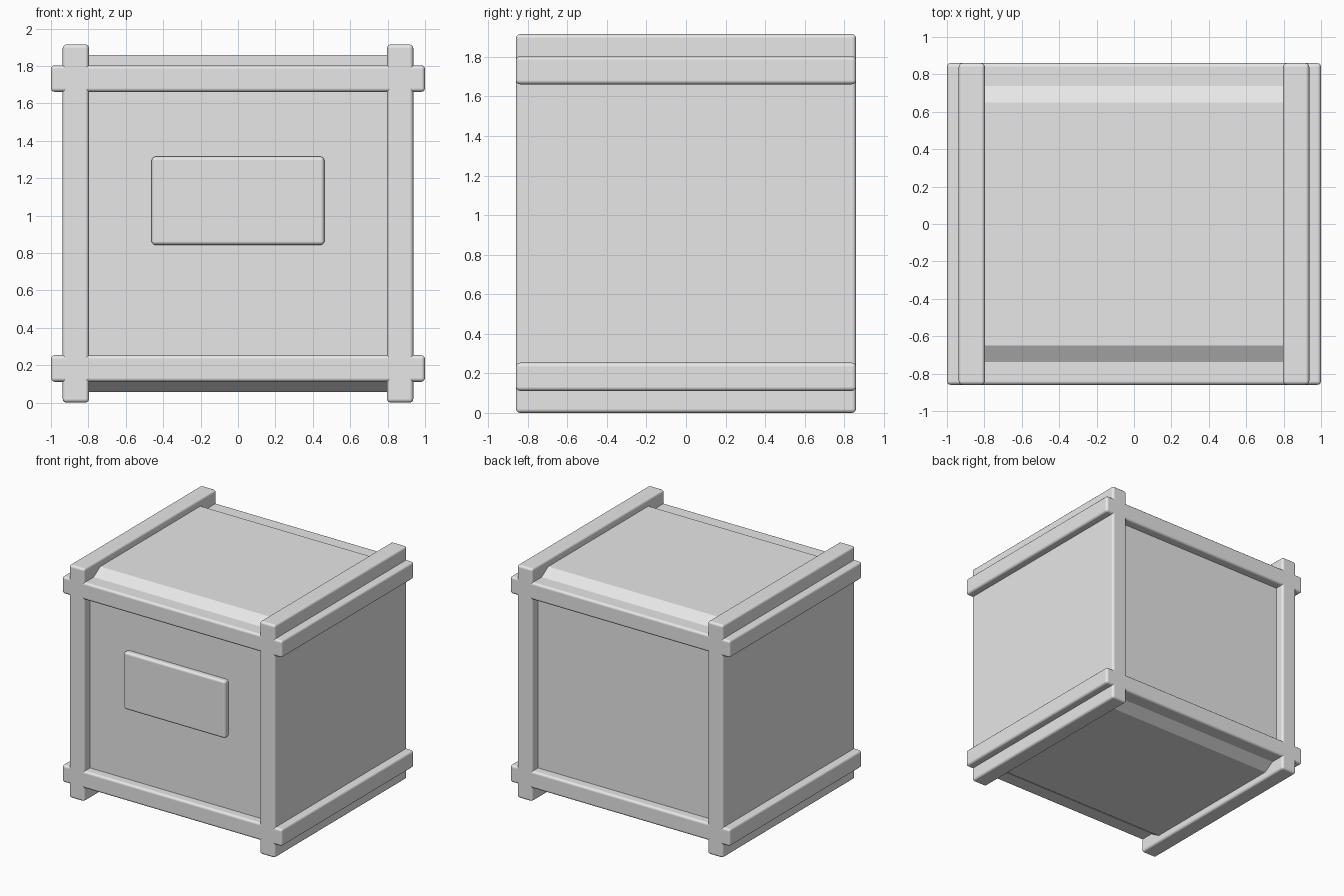
import bpy
import bmesh

if "Cube" in bpy.data.objects:
    bpy.data.objects.remove(bpy.data.objects["Cube"])

MID = 0.9575       # middle height of the crate
DEPTH = 0.86       # half depth of the frame

grey = bpy.data.materials.new("light_grey")
grey.diffuse_color = (0.8, 0.8, 0.8, 1.0)
grey.use_nodes = True
grey.node_tree.nodes["Principled BSDF"].inputs["Base Color"].default_value = grey.diffuse_color


def finish(bm, name):
    bmesh.ops.recalc_face_normals(bm, faces=bm.faces)
    mesh = bpy.data.meshes.new(name)
    bm.to_mesh(mesh)
    bm.free()
    mesh.materials.append(grey)
    obj = bpy.data.objects.new(name, mesh)
    bpy.context.collection.objects.link(obj)
    return obj


def rounded_box(name, lo, hi, radius=0.02):
    """Box between two corners with softly rounded edges."""
    bm = bmesh.new()
    bmesh.ops.create_cube(bm, size=1)
    for v in bm.verts:
        v.co = [lo[i] + (v.co[i] + 0.5) * (hi[i] - lo[i]) for i in range(3)]
    obj = finish(bm, name)
    for p in obj.data.polygons:
        p.use_smooth = True
    bev = obj.modifiers.new("rounded_edges", 'BEVEL')
    bev.width = radius
    bev.segments = 3
    bev.harden_normals = True
    return obj


# Side walls: full-depth slabs whose ends show as corner posts
for side, s in (("left", -1), ("right", 1)):
    x0, x1 = sorted((s * 0.797, s * 0.937))
    rounded_box(side + "_wall", (x0, -DEPTH, 0), (x1, DEPTH, 2 * MID))

# Horizontal slabs whose ends stick out past the walls as rails
for level, s in (("lower", -1), ("upper", 1)):
    z = MID + s * 0.775
    rounded_box(level + "_rail_slab", (-1, -DEPTH, z - 0.071), (1, DEPTH, z + 0.071))

# Inner crate body: box with sloped long edges, swept across x
profile = []
for sy, sz in ((1, 1), (-1, 1), (-1, -1), (1, -1)):
    corner = [(sy * 0.785, MID + sz * 0.817), (sy * 0.65, MID + sz * 0.90)]
    profile += corner if sy * sz > 0 else corner[::-1]
bm = bmesh.new()
face = bm.faces.new([bm.verts.new((-0.87, y, z)) for y, z in profile])
swept = bmesh.ops.extrude_face_region(bm, geom=[face])["geom"]
bmesh.ops.translate(bm, vec=(1.74, 0, 0),
                    verts=[g for g in swept if isinstance(g, bmesh.types.BMVert)])
finish(bm, "crate_body")

# Blank plate on the front panel
rounded_box("front_plate", (-0.462, -0.83, 0.843), (0.462, -0.74, 1.315))
